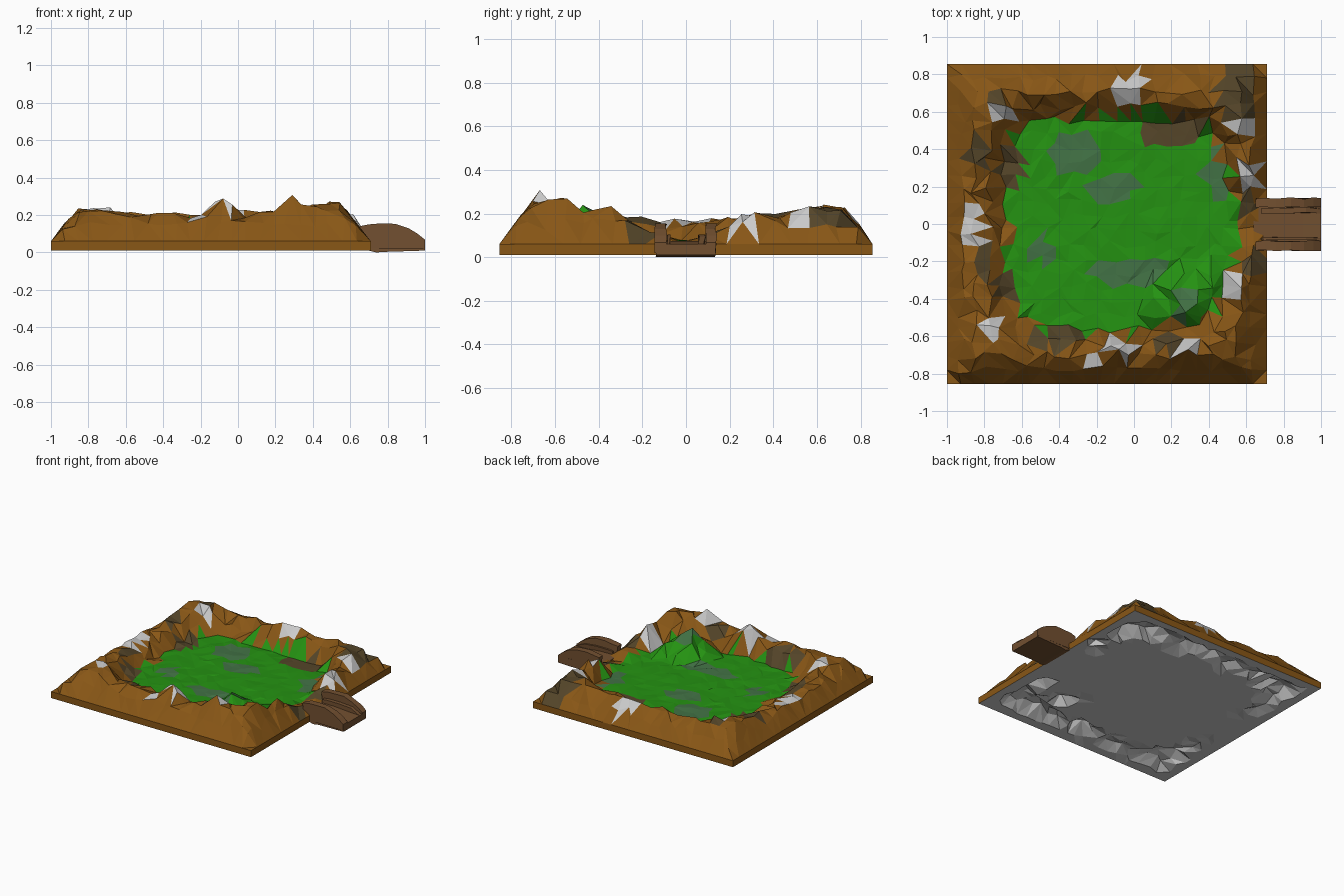
import bpy, bmesh, math, random
from mathutils import Vector

if "Cube" in bpy.data.objects:
    bpy.data.objects.remove(bpy.data.objects["Cube"])
random.seed(4)

def mat(name, r, g, b):
    m = bpy.data.materials.new(name)
    m.diffuse_color = (r, g, b, 1)
    m.use_nodes = True
    m.node_tree.nodes["Principled BSDF"].inputs["Base Color"].default_value = m.diffuse_color
    return m

EARTH = mat("earth", .25, .095, .008)
GRASS = mat("grass", .018, .29, .006)
ROCK = mat("pale_rock", .52, .52, .52)
DARK = mat("dark_earth", .09, .06, .022)
MOSS = mat("moss", .055, .17, .06)
WOOD = mat("wood", .17, .08, .03)

X0, X1, Y0, Y1, N = -1.0, .71, -.855, .855, 23
CELL = (X1 - X0) / N
# crest heights around the rim: x, y, height
CREST = [(-.85, -.7, .22), (-.86, -.3, .19), (-.86, 0, .165), (-.85, .3, .19), (-.83, .65, .225),
         (-.4, .7, .205), (0, .7, .205), (.5, .68, .22), (.6, .3, .18), (.62, 0, .07), (.6, .13, .11),
         (.6, -.13, .11), (.56, -.4, .25), (.47, -.58, .27), (.28, -.67, .22), (-.1, -.68, .19), (-.4, -.68, .2)]
# pale rocks: x, y, x radius, y radius, extra height
ROCKS = [(-.03, .73, .10, .08, .02), (-.7, .6, .06, .04, .02), (.58, .52, .05, .05, .02),
         (.62, .27, .05, .10, .03), (-.86, -.02, .055, .14, .005), (.52, -.32, .05, .07, .02),
         (-.74, -.55, .07, .05, .02), (-.08, -.67, .08, .06, .09), (-.2, -.745, .08, .04, .01),
         (.29, -.67, .07, .05, .08)]
DARK_SPOTS = [(.55, .68, .1, .16), (-.66, .3, .08, .13), (.22, .5, .17, .08), (-.84, .38, .05, .1),
              (-.69, -.35, .06, .08), (-.42, -.61, .15, .05), (.62, .1, .05, .08), (-.73, .68, .05, .06),
              (.18, -.64, .08, .04), (-.8, -.2, .05, .09), (.65, -.2, .06, .07)]
MOSS_SPOTS = [(-.32, .37, .12, .1), (-.12, .2, .13, .08), (-.02, -.25, .22, .08), (.44, .27, .06, .14),
              (.27, -.42, .06, .1), (-.5, -.15, .06, .07)]

def inside(spot, x, y):
    return ((x - spot[0]) / spot[2]) ** 2 + ((y - spot[1]) / spot[3]) ** 2 < 1

def rho(x, y):
    u, v = abs(x + .09) / .61, abs(y - .01) / .59
    return (u ** 4 + v ** 4) ** (1 / 4)

def height(x, y):
    d = min(x - X0, X1 - x, y - Y0, Y1 - y)
    ws = [1 / ((x - a) ** 2 + (y - b) ** 2 + .001) ** 2 for a, b, _ in CREST]
    crest = sum(w * c[2] for w, c in zip(ws, CREST)) / sum(ws)
    outer = .06 + 1.2 * d
    inner = .075 + (.7 if x < -.5 else 1.4) * max(0, rho(x, y) - 1)
    h = min(outer, inner, crest)
    noise = .005 if inner < .08 else .012
    hill = .25 - .75 * math.hypot(x - .28, y + .43)
    if hill > h:
        h, noise = min(hill, outer), .025
    for s in ROCKS:
        q = ((x - s[0]) / s[2]) ** 2 + ((y - s[1]) / s[3]) ** 2
        h += s[4] * max(0, 1 - q * .6)
    return h + random.uniform(-noise, noise)

# jittered sheet of ground points, straight along the border
pts = {}
for i in range(N + 1):
    for j in range(N + 1):
        x, y = X0 + CELL * i, Y0 + CELL * j
        z = .06
        if 0 < i < N and 0 < j < N:
            # move the point nearest each tall rock to its peak
            peak = [s for s in ROCKS if s[4] > .05 and max(abs(x - s[0]), abs(y - s[1])) < CELL / 2]
            if peak:
                x, y = peak[0][:2]
            else:
                x += random.uniform(-.024, .024)
                y += random.uniform(-.024, .024)
            z = height(x, y)
        pts[i, j] = Vector((x, y, z))

def surface(x, y):
    if any(inside(s, x, y) for s in ROCKS):
        return 2
    if any(inside(s, x, y) for s in DARK_SPOTS):
        return 3
    r = rho(x, y) + random.uniform(-.06, .06)
    if r < .98 or (x > .4 and abs(y) < .1 and x < .57):
        return 4 if any(inside(s, x, y) for s in MOSS_SPOTS) else 1
    return 0

def add_object(name, bm, materials):
    me = bpy.data.meshes.new(name)
    bm.to_mesh(me)
    bm.free()
    for m in materials:
        me.materials.append(m)
    bpy.context.collection.objects.link(bpy.data.objects.new(name, me))

diagonal = {(i, j): random.random() < .5 for i in range(N) for j in range(N)}

def sheet(bm, grid, paint, flip):
    v = {k: bm.verts.new(p) for k, p in grid.items()}
    for i in range(N):
        for j in range(N):
            a, b, c, d = v[i, j], v[i + 1, j], v[i + 1, j + 1], v[i, j + 1]
            for t in [(a, b, c), (a, c, d)] if diagonal[i, j] else [(a, b, d), (b, c, d)]:
                f = bm.faces.new(t[::-1] if flip else t)
                m = f.calc_center_median()
                if paint:
                    f.material_index = surface(m.x, m.y)

# ground with its vertical border
bm = bmesh.new()
sheet(bm, pts, True, False)
corners = [(X0, Y0), (X1, Y0), (X1, Y1), (X0, Y1)]
for k in range(4):
    (ax, ay), (bx, by) = corners[k], corners[(k + 1) % 4]
    bm.faces.new([bm.verts.new(p) for p in
                  ((ax, ay, .01), (bx, by, .01), (bx, by, .06), (ax, ay, .06))])
add_object("terrain", bm, [EARTH, GRASS, ROCK, DARK, MOSS])

# grey underside, hollow below the high ridges
bm = bmesh.new()
under = {k: Vector((p.x, p.y, .01 + min(.08, max(0, p.z - .18) * 1.5))) for k, p in pts.items()}
sheet(bm, under, False, True)
add_object("underside", bm, [])

# side profile swept across a y range
def slab(name, profile, y0, y1):
    bm = bmesh.new()
    lo = [bm.verts.new((x, y0 + random.uniform(0, .008), z)) for x, z in profile]
    hi = [bm.verts.new((x, y1 - random.uniform(0, .012), z)) for x, z in profile]
    n = len(profile)
    bm.faces.new(lo)
    bm.faces.new(hi[::-1])
    for k in range(n):
        bm.faces.new((lo[k], hi[k], hi[(k + 1) % n], lo[(k + 1) % n]))
    bmesh.ops.recalc_face_normals(bm, faces=bm.faces)
    add_object(name, bm, [WOOD])

# footbridge: low deck between two humped parapets
slab("bridge_deck", [(.66, .02), (.74, 0), (.78, .003), (1, .01), (1, .06), (.9, .065), (.78, .075), (.64, .075)], -.14, .14)
RAIL = [(.7, .02), (1, .02), (1, .068), (.96, .1), (.91, .13),
        (.84, .153), (.76, .155), (.7, .15), (.65, .14), (.66, .06)]
for side, y in (("front", -.145), ("back", .085)):
    slab(f"bridge_rail_{side}", RAIL, y, y + .06)
CURB = [(.68, .05), (1, .04), (1, .06), (.92, .095), (.82, .105), (.72, .105), (.68, .1)]
slab("bridge_curb_front", CURB, -.09, -.07)
slab("bridge_curb_back", CURB, .055, .09)
